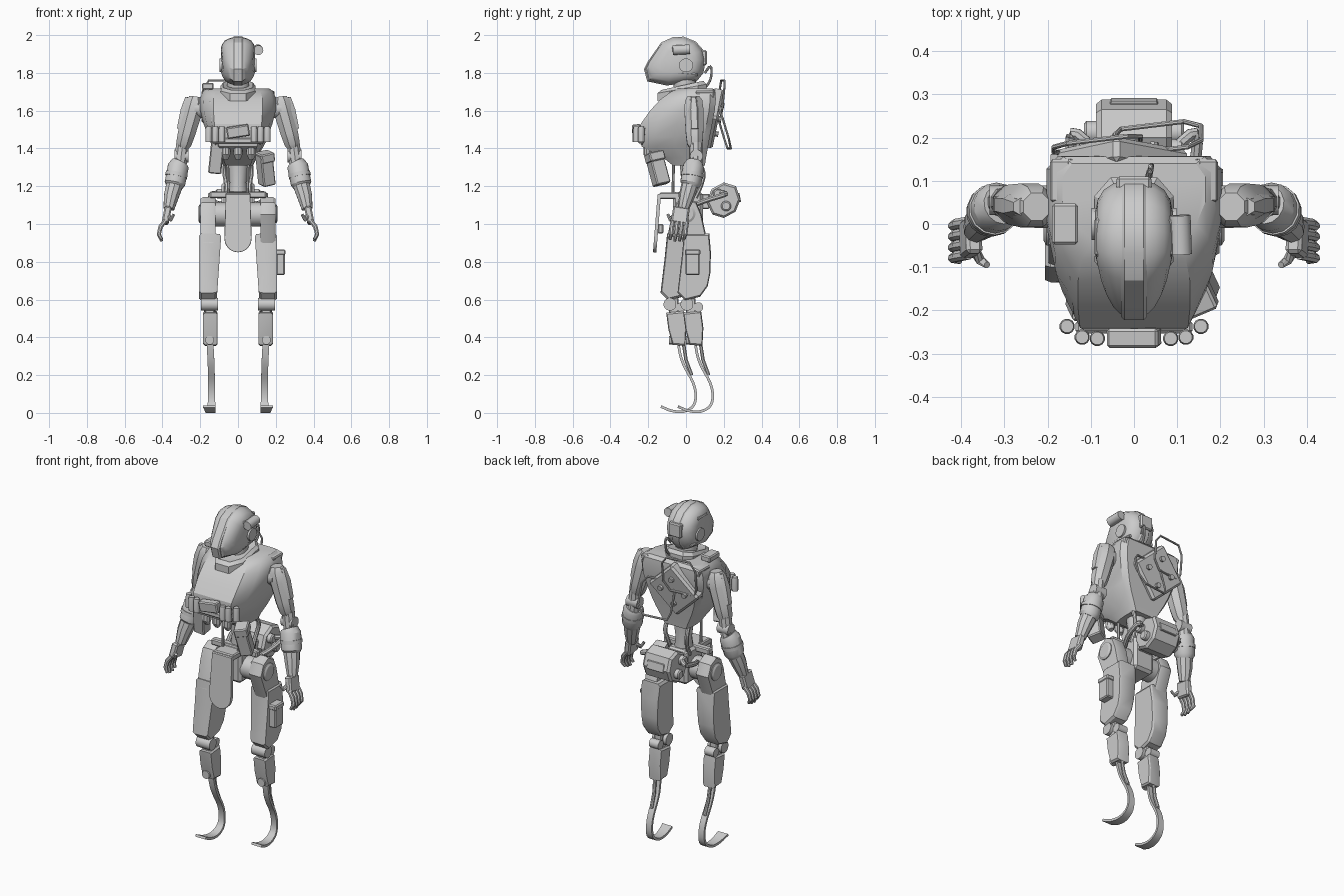
import bpy, bmesh, math
from math import sin, cos, pi
from mathutils import Vector, Matrix, Euler

cube = bpy.data.objects.get("Cube")
if cube:
    bpy.data.objects.remove(cube, do_unlink=True)

GREY = (0.6, 0.6, 0.6, 1)
mat = bpy.data.materials.new("plain_grey")
mat.use_nodes = True
mat.diffuse_color = GREY
mat.node_tree.nodes["Principled BSDF"].inputs["Base Color"].default_value = GREY
SIDES = ((-1, "right"), (1, "left"))


def finish(name, bm):
    bmesh.ops.recalc_face_normals(bm, faces=bm.faces)
    me = bpy.data.meshes.new(name)
    bm.to_mesh(me)
    bm.free()
    me.materials.append(mat)
    ob = bpy.data.objects.new(name, me)
    bpy.context.collection.objects.link(ob)
    bpy.ops.object.select_all(action='DESELECT')
    ob.select_set(True)
    bpy.context.view_layer.objects.active = ob
    bpy.ops.object.shade_smooth_by_angle(angle=math.radians(30))
    return ob


def loft(name, rings, closed=False):
    """Skin a list of equal-length point rings."""
    bm = bmesh.new()
    vs = [[bm.verts.new(p) for p in r] for r in rings]
    n = len(rings[0])
    pairs = list(zip(vs, vs[1:])) + ([(vs[-1], vs[0])] if closed else [])
    for a, b in pairs:
        for i in range(n):
            j = (i + 1) % n
            bm.faces.new((a[i], a[j], b[j], b[i]))
    if not closed:
        bm.faces.new(vs[0])
        bm.faces.new(vs[-1])
    return finish(name, bm)


def box(name, at, size, rot=(0, 0, 0), bevel=0.006):
    bm = bmesh.new()
    bmesh.ops.create_cube(bm, size=1)
    bmesh.ops.scale(bm, vec=size, verts=bm.verts)
    bmesh.ops.bevel(bm, geom=bm.edges[:], offset=bevel, segments=1, affect='EDGES')
    bm.transform(Matrix.Translation(at) @ Euler(rot).to_matrix().to_4x4())
    return finish(name, bm)


def slab(name, profile, slices, axis='x'):
    """Profile lofted along an axis; each slice is (depth, scale)."""
    cu = sum(p[0] for p in profile) / len(profile)
    cv = sum(p[1] for p in profile) / len(profile)
    rings = []
    for d, k in slices:
        pts = [(cu + (u - cu) * k, cv + (v - cv) * k) for u, v in profile]
        rings.append([(d, u, v) if axis == 'x' else (u, d, v) for u, v in pts])
    return loft(name, rings)


def limb(name, path, radii, n=12, closed=False):
    """Round or faceted sweep along a path of points."""
    path = [Vector(p) for p in path]
    m, rings = len(path), []
    for i, p in enumerate(path):
        a = path[(i - 1) % m] if closed or i else p
        b = path[(i + 1) % m] if closed or i < m - 1 else p
        t = (b - a).normalized()
        ref = Vector((0, 1, 0)) if abs(t.y) < 0.8 else Vector((1, 0, 0))
        u = t.cross(ref).normalized()
        w = t.cross(u)
        r = radii[i] if isinstance(radii, (list, tuple)) else radii
        rings.append([p + r * (cos(2 * pi * (k + .5) / n) * u + sin(2 * pi * (k + .5) / n) * w)
                      for k in range(n)])
    return loft(name, rings, closed)


def soften(pts, times=2):
    """Round the corners of an open path."""
    pts = [Vector(p) for p in pts]
    for _ in range(times):
        out = [pts[0]]
        for a, b in zip(pts, pts[1:]):
            out += [a.lerp(b, .25), a.lerp(b, .75)]
        pts = out + [pts[-1]]
    return pts


# Helmet narrowing to the face, with raised face ridge
helmet_profile = [(-.22, 1.82), (-.203, 1.757), (-.1, 1.735), (.055, 1.757), (.09, 1.8), (.103, 1.87),
                  (.09, 1.92), (.05, 1.965), (-.013, 1.99), (-.07, 1.987), (-.13, 1.96), (-.2, 1.86)]
helmet = slab("helmet", helmet_profile, [(-.09, .5), (-.084, .68), (-.07, .84), (-.05, .93), (-.03, .98), (.03, .98),
                                         (.05, .93), (.07, .84), (.084, .68), (.09, .5)])
for v in helmet.data.vertices:
    v.co.x *= 1 - max(0, -.07 - v.co.y) * 2.6
slab("face_ridge", helmet_profile, [(-.03, .97), (-.022, 1.015), (.022, 1.015), (.03, .97)])

# Ear discs and head fittings
for s, side in SIDES:
    limb(side + "_ear_disc", [(s * .065, 0, 1.84), (s * .098, 0, 1.84)], .037, 20)
    limb(side + "_jaw_edge", [(s * .045, -.17, 1.785), (s * .08, -.04, 1.8), (s * .075, .06, 1.79)], .008, 6)
    box(side + "_temple_box", (s * .072, -.03, 1.925), (.03, .09, .04), (0, s * .4, 0))
limb("head_lamp", [(.108, -.07, 1.92), (.105, .02, 1.925)], .026, 14)
box("head_rear_box", (0, .085, 1.88), (.08, .05, .08))
limb("neck_cable", soften([(.03, .1, 1.8), (.04, .135, 1.85), (.04, .135, 1.76), (.03, .08, 1.7)]), .007, 8)

# Neck and angular collar
limb("neck", [(0, 0, 1.66), (0, -.01, 1.8)], .06, 14)
collar = [(.04, -.14), (.085, -.08), (.085, .06), (.05, .1), (-.05, .1), (-.085, .06), (-.085, -.08), (-.04, -.14)]
loft("collar", [[(x * k, y * k, z + y * .2) for x, y in collar]
                for z, k in ((1.68, 1.08), (1.72, 1.08), (1.738, .92), (1.735, .8))])


# Chest shell: half widths at back and front, then back and front y
def chest_ring(z, hb, hf, yb, yf):
    half = [(hf, yf), (hf + (hb - hf) * .72, yf + (yb - yf) * .22), (hb, yf + (yb - yf) * .5),
            (hb, yb - .03), (hb * .87, yb)]
    return [(x, y, z) for x, y in half] + [(-x, y, z) for x, y in reversed(half)]


loft("chest_shell", [chest_ring(*r) for r in (
    (1.31, .08, .065, .1, -.07), (1.35, .1, .08, .106, -.12), (1.41, .135, .1, .117, -.235),
    (1.46, .158, .115, .126, -.245), (1.53, .182, .125, .139, -.24), (1.6, .2, .13, .152, -.19),
    (1.66, .202, .13, .158, -.135), (1.7, .188, .12, .156, -.08), (1.718, .165, .09, .14, -.04))])
for s, side in SIDES:
    limb(side + "_chest_seam", [(s * .145, .15, 1.705), (s * .155, 0, 1.7), (s * .145, -.12, 1.645),
                                (s * .135, -.205, 1.54), (s * .118, -.235, 1.42)], .005, 6)
    box(side + "_shoulder_block", (s * .165, .1, 1.685), (.05, .1, .05), (0, s * .25, 0))
box("shoulder_radio", (-.16, 0, 1.73), (.06, .095, .035))

# Chest belt: canisters, centre plate and hanging pouches
for s, side in SIDES:
    for x, y in ((.155, -.237), (.12, -.262), (.085, -.265)):
        limb(side + "_belt_canister", [(s * x, y, 1.435), (s * x, y, 1.5), (s * x, y, 1.515)],
             [.018, .018, .015], 12)
box("belt_plate", (0, -.262, 1.49), (.12, .045, .06), (.1, -.15, 0))
box("belt_band", (0, -.238, 1.44), (.27, .03, .03))
for x in (-.065, 0, .07):
    limb("hanging_bottle", [(x, -.2, 1.46), (x, -.2, 1.37), (x, -.19, 1.345)], [.026, .026, .014], 10)
box("right_hanging_pouch", (-.115, -.175, 1.355), (.07, .07, .17), (.2, .1, 0))
box("left_hanging_pouch", (.145, -.15, 1.29), (.07, .08, .17), (.2, -.2, .4))
box("left_pouch_flap", (.143, -.165, 1.355), (.078, .088, .05), (.2, -.2, .4))

# Back plate with studs and carrying loops
plate_at = Vector((-.035, .142, 1.56))
turn = Euler((-.2, 0, 0)).to_matrix() @ Euler((0, .75, 0)).to_matrix()
box("back_plate", plate_at, (.235, .06, .235), turn.to_euler(), .012)
for a in (-.055, .055):
    for b in (-.055, .055):
        limb("plate_stud", [plate_at + turn @ Vector((a, d, b)) for d in (.02, .046)], .015, 10)
loop_shape = ((-.085, -.1), (.06, -.1), (.1, -.05), (.1, .06), (.07, .1), (-.07, .1), (-.1, .05), (-.1, -.06))
for name, cx, cy, cz, lean in (("upper_carry_loop", -.085, .185, 1.66, .1), ("lower_carry_loop", .055, .2, 1.5, -.3)):
    limb(name, [(cx + u, cy + v * lean + u * .12, cz + v) for u, v in loop_shape], .006, 8, True)

# Waist column, cables and pelvis
limb("waist_column", [(0, .02, 1.1), (0, .02, 1.22), (0, .02, 1.36)], [.06, .045, .06], 12)
for s, side in SIDES:
    limb(side + "_waist_cable", soften([(s * .06, .04, 1.36), (s * .075, .1, 1.28), (s * .06, .08, 1.2), (s * .06, .05, 1.14)]), .012, 8)
    limb(side + "_waist_strut", [(s * .055, -.065, 1.35), (s * .05, -.07, 1.14)], .008, 8)
box("pelvis_block", (0, .01, 1.07), (.13, .16, .2), bevel=.015)
box("pelvis_front_bar", (0, -.07, 1.15), (.13, .14, .035))
box("pelvis_cross_bar", (0, -.02, 1.155), (.3, .04, .035))

# Hanging front flap with a round lower end, leaning forward
flap = [(-.065, 1.16), (.065, 1.16)] + [(.072 * cos(a * pi / 10), .922 - .072 * sin(a * pi / 10)) for a in range(11)]
front_flap = slab("front_flap", flap, [(-.15, .98), (-.145, 1), (-.132, 1)], 'y')
for v in front_flap.data.vertices:
    v.co.y -= (1.16 - v.co.z) * .08
box("flap_weight", (0, -.135, .975), (.11, .03, .05))

# Octagonal rear pack with round side drums
pack = [(.11, 1.115), (.135, 1.185), (.2, 1.22), (.265, 1.2), (.288, 1.13), (.262, 1.065), (.2, 1.032), (.14, 1.05)]
slab("rear_pack", pack, [(-.088, .88), (-.075, 1), (.075, 1), (.088, .88)])
box("rear_pack_mount", (0, .09, 1.12), (.1, .07, .08))
box("rear_pack_hatch", (0, .28, 1.14), (.11, .014, .05), (.2, 0, 0), .003)
for s, side in SIDES:
    for y, z in ((.17, 1.16), (.212, 1.095)):
        limb(side + "_pack_drum", [(s * .07, y, z), (s * .11, y, z), (s * .116, y, z)], [.027, .027, .02], 14)
    limb(side + "_pack_pipe", soften([(s * .1, .18, 1.165), (s * .15, .225, 1.16), (s * .14, .12, 1.13), (s * .1, .04, 1.1)]), .014, 8)

for s, side in SIDES:
    # Shoulder, faceted upper arm and elbow
    limb(side + "_shoulder_joint", [(s * .15, .04, 1.61), (s * .23, .04, 1.61)], .05, 16)
    limb(side + "_upper_arm", [(s * .225, .04, 1.675), (s * .228, .04, 1.65), (s * .242, .043, 1.59), (s * .272, .045, 1.48),
                               (s * .287, .047, 1.425), (s * .292, .05, 1.4)], [.034, .05, .055, .05, .044, .03], 8)
    limb(side + "_arm_plate", [(s * .262, .04, 1.67), (s * .275, .042, 1.6), (s * .298, .045, 1.5)], [.02, .034, .03], 6)
    limb(side + "_elbow_pin", [(s * .262, .055, 1.36), (s * .335, .055, 1.36)], .034, 14)
    limb(side + "_elbow_core", [(s * .292, .052, 1.43), (s * .308, .05, 1.3)], .036, 10)
    # Forearm cuff and tapered wrist
    limb(side + "_forearm_cuff", [(s * .306, .045, 1.325), (s * .316, .04, 1.305), (s * .334, .025, 1.215), (s * .338, .02, 1.2)],
         [.046, .057, .056, .046], 14)
    limb(side + "_cuff_band", [(s * .324, .034, 1.27), (s * .328, .031, 1.25)], .06, 14)
    limb(side + "_wrist", [(s * .335, .022, 1.21), (s * .352, .005, 1.15), (s * .366, -.014, 1.08)], [.047, .042, .03], 10)
    # Palm, four curled fingers and thumb
    box(side + "_palm", (s * .378, -.03, 1.045), (.038, .088, .09), (-.15, s * -.2, 0), .008)
    for i in range(4):
        y = -.075 + i * .025
        tip = .905 + abs(i - 1.4) * .01
        limb(side + "_finger", [(s * .383, y + .005, 1.02), (s * .41, y, .985), (s * .419, y - .004, .945), (s * .404, y - .01, tip)],
             [.013, .013, .012, .008], 8)
    limb(side + "_thumb", [(s * .375, -.05, 1.05), (s * .355, -.085, 1.025), (s * .34, -.095, 1.05)], [.014, .012, .008], 8)

    # Hip drum and arched bracket
    dy = s * .045
    limb(side + "_hip_drum", [(s * .05, 0, 1.05), (s * .13, 0, 1.05)], .064, 20)
    hip = [(-.06 + dy, .9), (.07 + dy, .9), (.082, 1.05), (.055, 1.115), (0, 1.142), (-.05, 1.115), (-.075, 1.05)]
    slab(side + "_hip_bracket", hip, [(s * .12, .95), (s * .13, 1), (s * .185, 1), (s * .198, .92)])
    limb(side + "_hip_cap", [(s * .185, 0, 1.055), (s * .203, 0, 1.055), (s * .21, 0, 1.055)], [.05, .05, .038], 20)
    # Thigh shell, its inner face slanting outward towards the knee
    thigh = [(y + dy, z) for y, z in ((-.055, .95), (.078, .95), (.087, .85), (.084, .74), (.07, .67), (.03, .615),
                                      (-.05, .595), (-.09, .635), (-.08, .72), (-.068, .82))]
    shell = slab(side + "_thigh", thigh, [(s * .088, .92), (s * .098, .99), (s * .193, 1), (s * .206, .94)])
    for v in shell.data.vertices:
        if abs(v.co.x) < .15:
            v.co.x += s * (.95 - v.co.z) * .07
    # Knee and calf
    limb(side + "_knee_pin", [(s * .105, -.04 + dy, .575), (s * .195, -.04 + dy, .575)], .034, 16)
    box(side + "_knee_link", (s * .15, -.02 + dy, .56), (.05, .05, .1))
    limb(side + "_rear_knee_pin", [(s * .12, .02 + dy, .56), (s * .18, .02 + dy, .56)], .026, 14)
    calf = [(-.06 + dy, .53), (.035 + dy, .54), (.047 + dy, .45), (.042 + dy, .355), (-.025 + dy, .36), (-.048 + dy, .44)]
    slab(side + "_calf", calf, [(s * .108, .9), (s * .116, 1), (s * .174, 1), (s * .184, .9)])
    limb(side + "_ankle_bolt", [(s * .15, -.045 + dy, .385), (s * .15, .0 + dy, .385)], .024, 12)
    # Curved spring blade foot
    path = soften([(0, y + dy, z) for y, z in ((.0, .4), (.01, .32), (.03, .25), (.095, .14), (.098, .04), (.04, .0),
                                               (-.03, .004), (-.088, .03))], 2)
    rings = []
    for i, p in enumerate(path):
        t = (path[min(i + 1, len(path) - 1)] - path[max(i - 1, 0)]).normalized()
        nrm = Vector((0, -t.z, t.y)) * .007
        f = i / (len(path) - 1)
        w = Vector((.018 + .03 * max(0, f - .5), 0, 0))
        c = p + Vector((s * (.152 - .012 * sin(f * pi)), 0, .004))
        rings.append([c + nrm + w, c + nrm - w, c - nrm - w, c - nrm + w])
    loft(side + "_foot_blade", rings)
    limb(side + "_blade_spring", [(s * .15, .03 + dy, .38), (s * .146, .045 + dy, .28), (s * .143, .075 + dy, .2)], .01, 8)

# Thigh holster on the left leg
box("left_thigh_holster", (.225, .035, .795), (.045, .075, .13))
box("left_holster_lid", (.225, .035, .85), (.052, .082, .03))
